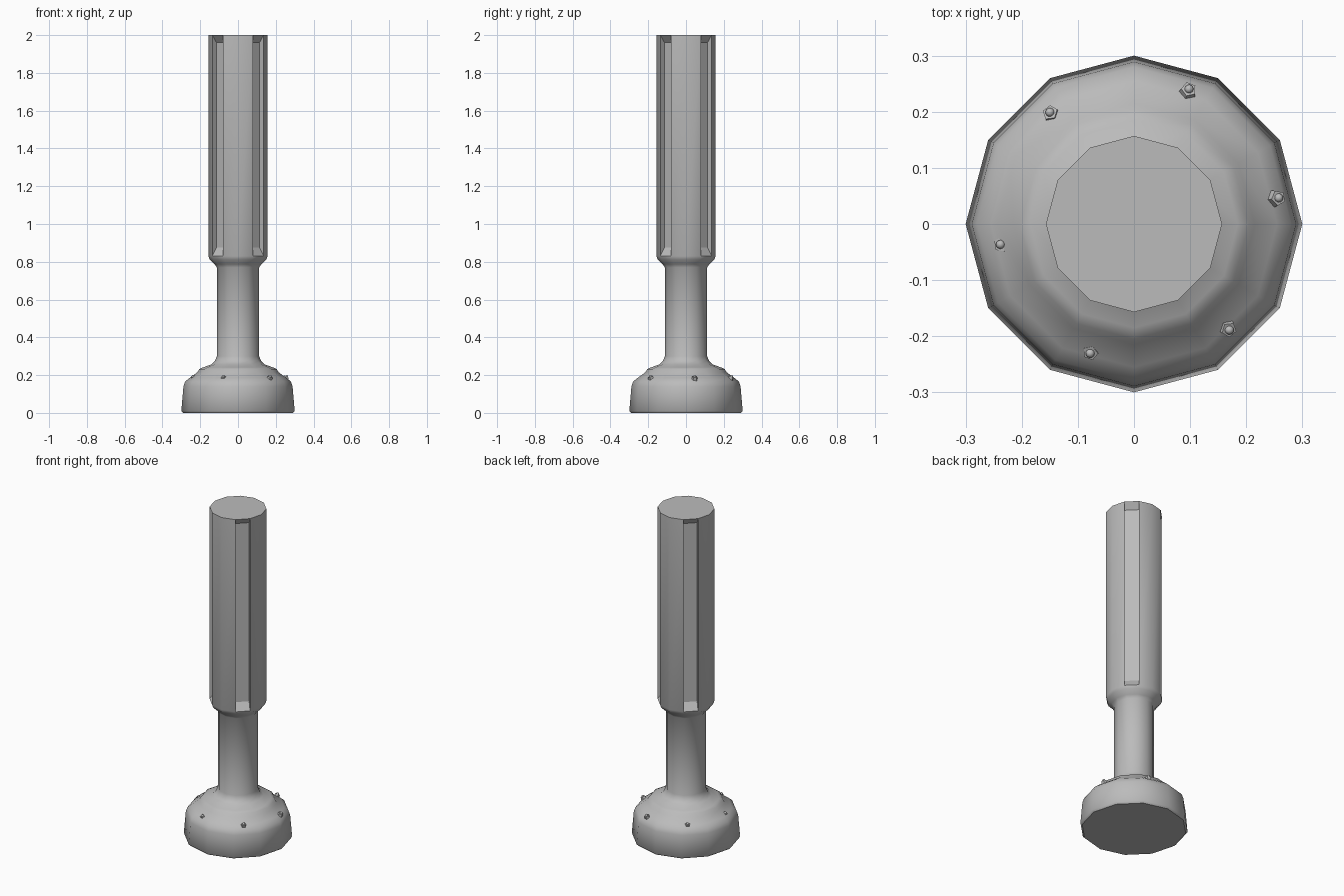
import bpy
import bmesh
from math import cos, sin, pi, radians
from mathutils import Vector, Matrix

cube = bpy.data.objects.get("Cube")
if cube:
    bpy.data.objects.remove(cube)

SIDES = 12
TOP = 2.0
SHAFT_FOOT = 0.83

metal = bpy.data.materials.new("grey metal")
metal.use_nodes = True
GREY = (0.5, 0.5, 0.5, 1)
metal.diffuse_color = GREY
metal.node_tree.nodes["Principled BSDF"].inputs["Base Color"].default_value = GREY


def add_object(name, bm):
    mesh = bpy.data.meshes.new(name)
    bm.to_mesh(mesh)
    bm.free()
    mesh.materials.append(metal)
    obj = bpy.data.objects.new(name, mesh)
    bpy.context.collection.objects.link(obj)
    return obj


def lathe(profile):
    """Twelve-sided turned solid with flat, sharp-edged ends."""
    bm = bmesh.new()
    rings = [[bm.verts.new((r * cos(2 * pi * i / SIDES), r * sin(2 * pi * i / SIDES), z))
              for i in range(SIDES)] for r, z in profile]
    for low, high in zip(rings, rings[1:]):
        for i in range(SIDES):
            j = (i + 1) % SIDES
            bm.faces.new((low[i], low[j], high[j], high[i])).smooth = True
    caps = [bm.faces.new(rings[0][::-1]), bm.faces.new(rings[-1])]
    for cap in caps:
        for edge in cap.edges:
            edge.smooth = False
    bm.normal_update()
    return bm


# Base, neck and shaft turned as one post
post = lathe([
    (0.29, 0), (0.3, 0.01), (0.289, 0.14), (0.28, 0.166), (0.255, 0.186),
    (0.215, 0.215), (0.205, 0.232), (0.185, 0.241), (0.14, 0.257),
    (0.122, 0.275), (0.112, 0.3), (0.112, 0.77), (0.125, 0.788),
    (0.15, 0.812), (0.157, SHAFT_FOOT), (0.157, TOP)])

# Four recessed flutes on the diagonal faces of the shaft
diagonal = [f for f in post.faces
            if f.calc_center_median().z > 1.2 and abs(f.normal.z) < 0.1
            and abs(abs(f.normal.x) - abs(f.normal.y)) < 0.01]
floors = bmesh.ops.extrude_discrete_faces(post, faces=diagonal)["faces"]
for floor in floors:
    inward = -floor.calc_center_median()
    inward.z = 0
    inward.normalize()
    for vert in floor.verts:
        vert.co += inward * 0.03
        vert.co.z += 0.045 if vert.co.z < 1.2 else -0.038
    for face in {f for e in floor.edges for f in e.link_faces}:
        face.smooth = False
        for edge in face.edges:
            edge.smooth = False
add_object("post", post)

# Five-sided bolts with domed studs, tilted with the base shoulder
for i in range(6):
    angle = radians(9.5 + 60 * i)
    spot = Vector((0.01 + 0.247 * cos(angle), 0.005 + 0.247 * sin(angle), 0.184))
    tilt = Vector((0.5 * cos(angle), 0.5 * sin(angle), 1)).to_track_quat('Z', 'Y')
    place = Matrix.Translation(spot) @ tilt.to_matrix().to_4x4()
    bm = bmesh.new()
    bmesh.ops.create_cone(bm, cap_ends=True, segments=5, radius1=0.017, radius2=0.014,
                          depth=0.018, matrix=place)
    stud = bmesh.ops.create_icosphere(bm, subdivisions=2, radius=0.008,
                                      matrix=place @ Matrix.Translation((0, 0, 0.01)))
    for face in {f for v in stud["verts"] for f in v.link_faces}:
        face.smooth = True
    add_object(f"base_bolt_{i + 1}", bm)
